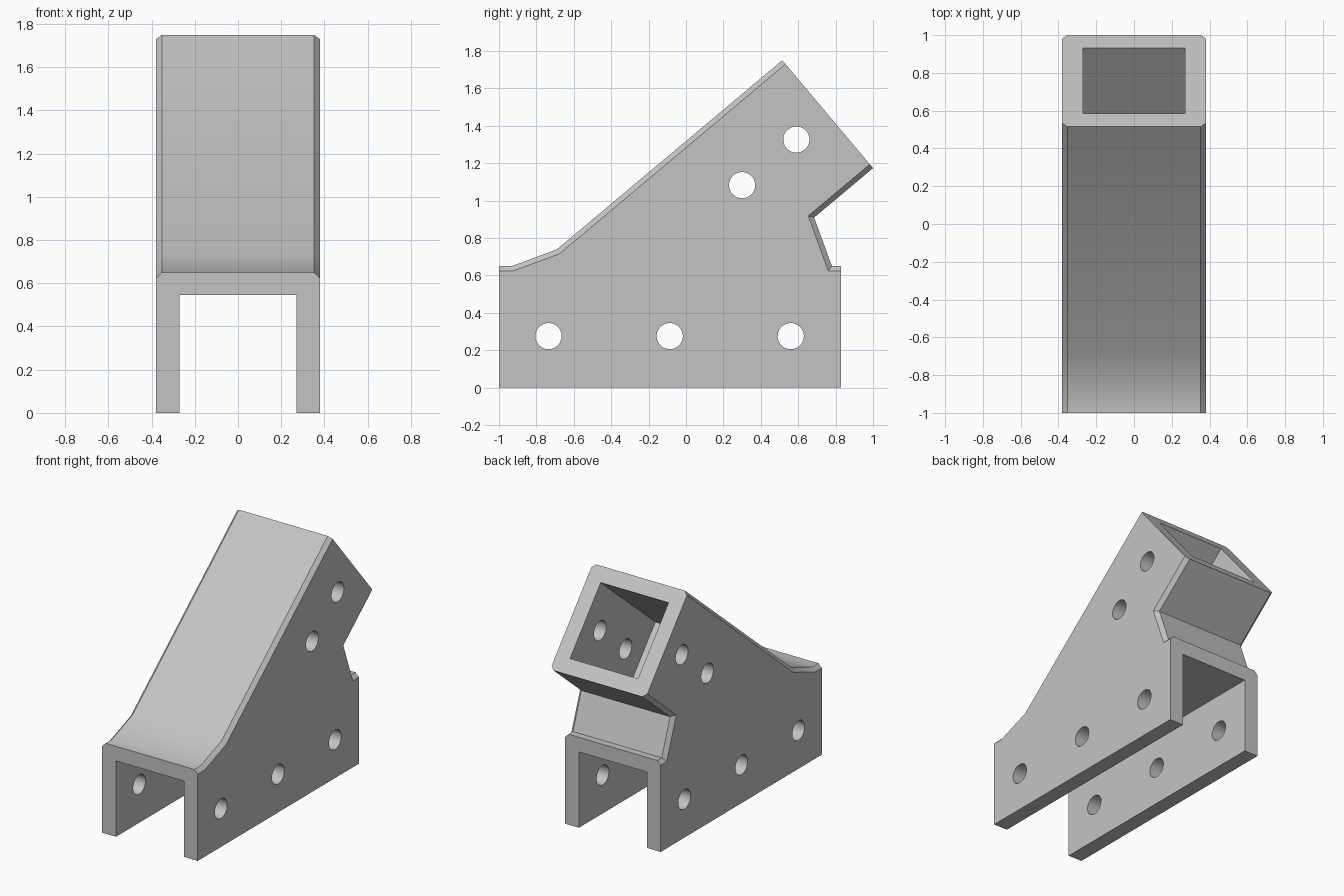
import bpy, bmesh, math
from mathutils import Vector

if "Cube" in bpy.data.objects:
    bpy.data.objects.remove(bpy.data.objects["Cube"])

TILT = math.radians(40)
HALF_W, INNER, CHAMFER = 0.38, 0.54, 0.027
AXIS = Vector((0, math.cos(TILT), math.sin(TILT)))

grey = bpy.data.materials.new("light_grey")
grey.diffuse_color = (0.55, 0.55, 0.55, 1)
grey.use_nodes = True
grey.node_tree.nodes["Principled BSDF"].inputs["Base Color"].default_value = grey.diffuse_color

# Side profile (y, z); the edges in CHAMFERED start at these profile points
PROFILE = [(-1, 0), (0.83, 0), (0.83, 0.65), (0.78, 0.65), (0.685, 0.909),
           (1.0, 1.173), (0.515, 1.75), (-0.69, 0.739), (-0.93, 0.65), (-1, 0.65)]
CHAMFERED = {2, 3, 4, 6, 7, 8}

# Solid bracket body: extruded profile with chamfered long edges
bm = bmesh.new()
n = len(PROFILE)
sides = [[bm.verts.new((x, y, z)) for y, z in PROFILE] for x in (-HALF_W, HALF_W)]
for side in sides:
    bm.faces.new(side)
for i in range(n):
    j = (i + 1) % n
    bm.faces.new((sides[0][i], sides[0][j], sides[1][j], sides[1][i]))
bmesh.ops.recalc_face_normals(bm, faces=bm.faces)
edges = [bm.edges.get((s[i], s[(i + 1) % n])) for s in sides for i in CHAMFERED]
bmesh.ops.bevel(bm, geom=edges, offset=CHAMFER, offset_type='OFFSET',
                segments=1, affect='EDGES', clamp_overlap=False)
mesh = bpy.data.meshes.new("bracket_body")
bm.to_mesh(mesh)
bm.free()
mesh.materials.append(grey)
body = bpy.data.objects.new("bracket_body", mesh)
bpy.context.collection.objects.link(body)


def cut(cutter):
    """Subtract the cutter from the body, then remove the cutter."""
    cutter.hide_render = True
    cutter.data.materials.append(grey)
    mod = body.modifiers.new("cut", 'BOOLEAN')
    mod.operation, mod.solver, mod.object = 'DIFFERENCE', 'EXACT', cutter
    bpy.context.view_layer.objects.active = body
    bpy.ops.object.modifier_apply(modifier=mod.name)
    bpy.data.objects.remove(cutter, do_unlink=True)


def box(name, center, size, tilt=0):
    bpy.ops.mesh.primitive_cube_add(size=1, location=center, rotation=(tilt, 0, 0))
    ob = bpy.context.object
    ob.name, ob.scale = name, size
    bpy.context.view_layer.update()
    return ob


# Open channel along the base
cut(box("channel_cutter", (0, 0, 0.1725), (INNER, 3, 0.745)))

# Square socket in the tilted arm
depth, extra = 0.81, 0.2
mouth = Vector((0, 0.7575, 1.4615))
cut(box("socket_cutter", mouth + AXIS * (extra - depth) / 2,
        (INNER, depth + extra, INNER), TILT))

# Bolt holes through both side walls
for y, z in [(-0.735, 0.275), (-0.087, 0.275), (0.56, 0.275), (0.30, 1.082), (0.59, 1.326)]:
    bpy.ops.mesh.primitive_cylinder_add(vertices=40, radius=0.07, depth=1.2,
                                        location=(0, y, z), rotation=(0, math.pi / 2, 0))
    bpy.context.object.name = "bolt_hole_cutter"
    bpy.context.view_layer.update()
    cut(bpy.context.object)

# Smooth the gentle bend and the holes, keep other edges crisp
bpy.ops.object.select_all(action='DESELECT')
body.select_set(True)
bpy.context.view_layer.objects.active = body
bpy.ops.object.shade_smooth_by_angle(angle=math.radians(30))
